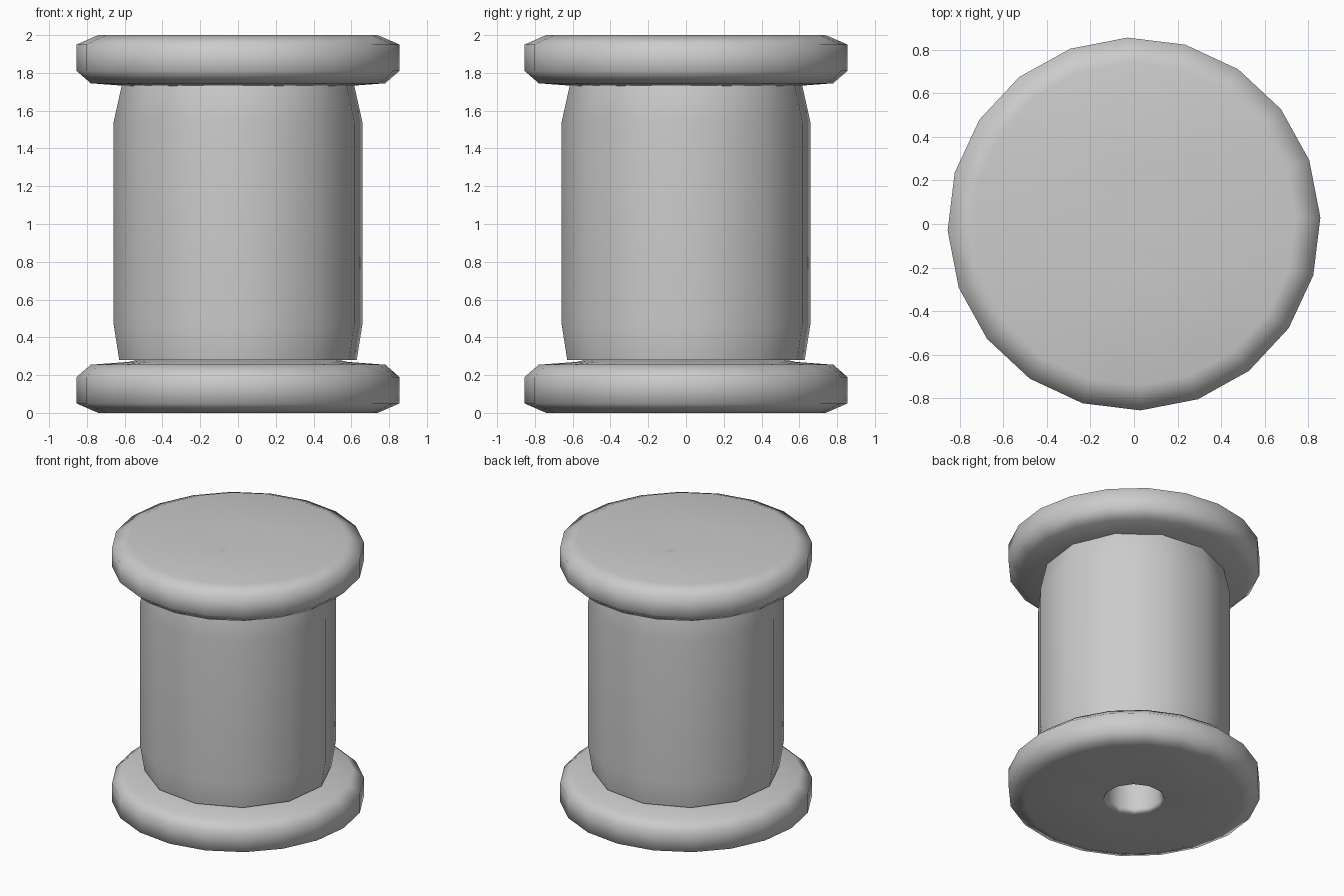
import bpy
import bmesh
from math import cos, sin, radians, pi

cube = bpy.data.objects.get("Cube")
if cube:
    bpy.data.objects.remove(cube, do_unlink=True)

grey = bpy.data.materials.new("light_grey")
grey.use_nodes = True
colour = (0.6, 0.6, 0.6, 1)
grey.diffuse_color = colour
grey.node_tree.nodes["Principled BSDF"].inputs["Base Color"].default_value = colour


def lathe(name, rings, capped=False):
    """Bridge rings of (radius, z, sides, turn in degrees) into a surface."""
    bm = bmesh.new()
    previous = None
    for i, (r, z, sides, turn) in enumerate(rings):
        verts = [bm.verts.new((r * cos(radians(turn) + 2 * pi * k / sides),
                               r * sin(radians(turn) + 2 * pi * k / sides), z))
                 for k in range(sides)]
        loop = [bm.edges.new((verts[k - 1], verts[k])) for k in range(sides)]
        if previous:
            bmesh.ops.bridge_loops(bm, edges=previous + loop)
        if capped and i in (0, len(rings) - 1):
            bm.faces.new(verts)
        previous = loop
    bmesh.ops.recalc_face_normals(bm, faces=bm.faces)
    mesh = bpy.data.meshes.new(name)
    bm.to_mesh(mesh)
    bm.free()
    mesh.materials.append(grey)
    obj = bpy.data.objects.new(name, mesh)
    bpy.context.collection.objects.link(obj)
    # smooth rounded edges, flat caps
    bpy.ops.object.select_all(action='DESELECT')
    obj.select_set(True)
    bpy.context.view_layer.objects.active = obj
    bpy.ops.object.shade_smooth_by_angle(angle=radians(70))
    weighted = obj.modifiers.new("weighted_normals", 'WEIGHTED_NORMAL')
    weighted.keep_sharp = True
    return obj


# Flange profile, from the hole over the outer face and rim to the inner face
hole = [(0.19, 0.29), (0.19, 0.04), (0.212, 0)]
rim = [(0.74, 0), (0.855, 0.05), (0.855, 0.19), (0.78, 0.255), (0.58, 0.27)]


def flange(name, top):
    place = (lambda z: 2 - z) if top else (lambda z: z)
    rings = [(r, place(z), 12, 19) for r, z in hole]
    rings += [(r, place(z), 20, 2) for r, z in rim]
    # inner edge tucked inside the wound body, closing back on the hole
    rings += [(0.5, place(0.29), 12, 8), (0.19, place(0.29), 12, 19)]
    return lathe(name, rings)


flange("bottom_flange", False)
flange("top_flange", True)

# Wound body, whose end caps close the holes
lathe("wound_body", [(r, z, 12, 8) for r, z in
                     [(0.635, 0.28), (0.665, 0.47), (0.665, 1.54), (0.62, 1.74)]],
      capped=True)
